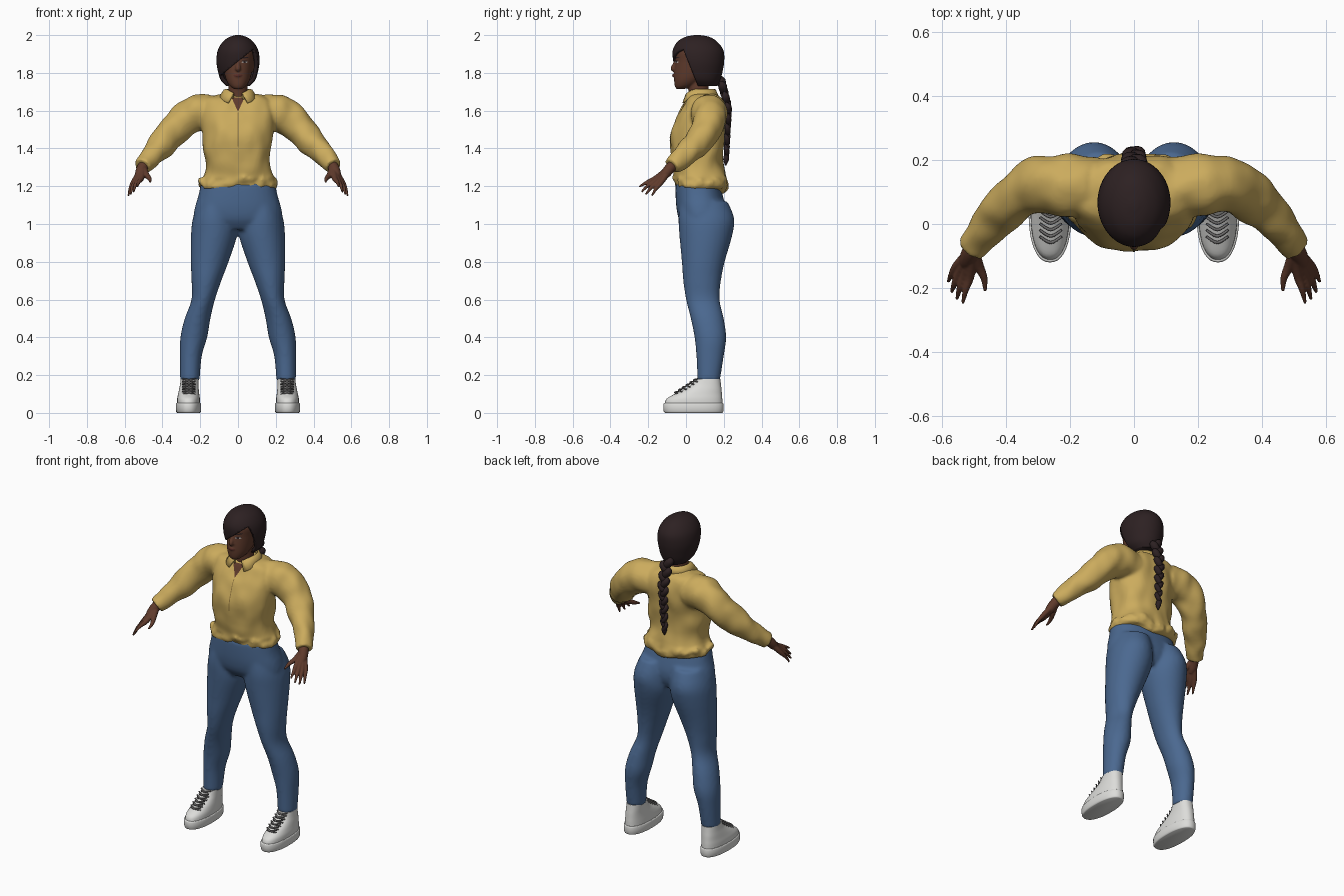
import bpy, bmesh, math
from mathutils import Vector, noise

cube = bpy.data.objects.get("Cube")
if cube:
    bpy.data.objects.remove(cube, do_unlink=True)


def material(name, r, g, b):
    m = bpy.data.materials.new(name)
    m.use_nodes = True
    m.diffuse_color = (r, g, b, 1)
    bsdf = m.node_tree.nodes["Principled BSDF"]
    bsdf.inputs["Base Color"].default_value = (r, g, b, 1)
    bsdf.inputs["Roughness"].default_value = 0.8
    return m


YELLOW = material("yellow cloth", 0.60, 0.41, 0.11)
SEAM = material("seam ochre", 0.30, 0.19, 0.05)
DENIM = material("blue denim", 0.07, 0.14, 0.28)
SKIN = material("brown skin", 0.115, 0.043, 0.025)
LIP = material("lip brown", 0.10, 0.027, 0.02)
HAIR = material("dark hair", 0.026, 0.015, 0.016)
EYE = material("eye white", 0.5, 0.45, 0.42)
WHITE = material("shoe white", 0.72, 0.72, 0.70)
LACE = material("lace grey", 0.16, 0.155, 0.155)


def spline(rows, n):
    """Smooth curve through rows of numbers."""
    out = []
    for i in range(len(rows) - 1):
        quad = (rows[max(i - 1, 0)], rows[i], rows[i + 1], rows[min(i + 2, len(rows) - 1)])
        for k in range(n):
            t = k / n
            out.append([0.5 * (2 * b + (c - a) * t + (2 * a - 5 * b + 4 * c - d) * t * t
                               + (3 * b - a - 3 * c + d) * t ** 3) for a, b, c, d in zip(*quad)])
    return out + [list(rows[-1])]


def skin_rings(bm, rings):
    loops = [[bm.verts.new(p) for p in ring] for ring in rings]
    for a, b in zip(loops, loops[1:]):
        for i in range(len(a)):
            j = (i + 1) % len(a)
            bm.faces.new((a[i], a[j], b[j], b[i]))
    bm.faces.new(loops[0])
    bm.faces.new(loops[-1])


def loft(bm, rows, side=1, power=2.0, seg=40, steps=4):
    """Rows of height, centre x, half width, front y, back y."""
    rings = []
    for z, cx, rx, yf, yb in spline(rows, steps):
        ring = []
        for i in range(seg):
            a = math.tau * i / seg
            c, s = math.cos(a), math.sin(a)
            x = cx + rx * math.copysign(abs(c) ** (2 / power), c)
            y = (yf + yb) / 2 + (yb - yf) / 2 * math.copysign(abs(s) ** (2 / power), s)
            ring.append((side * x, y, z))
        rings.append(ring)
    skin_rings(bm, rings)


def tube(bm, rows, side=1, seg=16, steps=4):
    """Rows of x, y, z, radius."""
    pts = spline(rows, steps)
    rings = []
    for i, p in enumerate(pts):
        d = Vector(pts[min(i + 1, len(pts) - 1)][:3]) - Vector(pts[max(i - 1, 0)][:3])
        u = d.cross(Vector((0.3, 0.2, 1))).normalized()
        v = d.cross(u).normalized()
        ring = []
        for k in range(seg):
            a = math.tau * k / seg
            q = Vector(p[:3]) + (u * math.cos(a) + v * math.sin(a)) * p[3]
            ring.append((side * q.x, q.y, q.z))
        rings.append(ring)
    skin_rings(bm, rings)


def finish(bm, name, mat, voxel=0, smooth=0, thick=0, normals=True):
    if normals:
        bmesh.ops.recalc_face_normals(bm, faces=bm.faces)
    me = bpy.data.meshes.new(name)
    bm.to_mesh(me)
    bm.free()
    me.materials.append(mat)
    me.polygons.foreach_set("use_smooth", [True] * len(me.polygons))
    me.set_sharp_from_angle(angle=math.radians(50))
    ob = bpy.data.objects.new(name, me)
    bpy.context.scene.collection.objects.link(ob)
    if thick:
        m = ob.modifiers.new("thickness", "SOLIDIFY")
        m.thickness, m.offset = thick, -1
    if voxel:
        m = ob.modifiers.new("blend", "REMESH")
        m.mode, m.voxel_size, m.use_smooth_shade = "VOXEL", voxel, True
        m = ob.modifiers.new("soften", "SMOOTH")
        m.factor, m.iterations = 0.5, smooth
    return ob


def decal(name, target, mat, cx, cz, width, height, shape, slope=0.0, lift=0.003, n=8):
    """Thin patch laid on the front of a target; shape gives its relative half width."""
    hull = target.evaluated_get(bpy.context.evaluated_depsgraph_get())
    bm = bmesh.new()
    grid = []
    for r in range(n + 1):
        t = r / n
        row = []
        for c in range(n + 1):
            dx = width * shape(t) * (2 * c / n - 1)
            x, z = cx + dx, cz + height * (t - 0.5) + slope * dx
            hit, loc, _, _ = hull.ray_cast(Vector((x, -1, z)), Vector((0, 1, 0)))
            row.append(bm.verts.new((x, (loc.y if hit else 0) - lift, z)))
        grid.append(row)
    for a, b in zip(grid, grid[1:]):
        for i in range(n):
            bm.faces.new((a[i], a[i + 1], b[i + 1], b[i]))
    return finish(bm, name, mat, normals=False)


def oval(t):
    return math.sqrt(max(0.002, 1 - (2 * t - 1) ** 2))


# Trousers: pelvis blended with two legs
bm = bmesh.new()
loft(bm, [(0.97, 0, 0.17, 0, 0.18), (1.02, 0, 0.23, -0.035, 0.205), (1.08, 0, 0.23, -0.05, 0.21),
          (1.15, 0, 0.21, -0.055, 0.195), (1.22, 0, 0.195, -0.055, 0.175)], power=2.3)
for side in (1, -1):
    loft(bm, [(0.17, 0.255, 0.052, 0.06, 0.18), (0.3, 0.25, 0.058, 0.055, 0.2),
              (0.4, 0.234, 0.071, 0.045, 0.213), (0.5, 0.214, 0.068, 0.025, 0.2),
              (0.6, 0.184, 0.062, 0, 0.178), (0.7, 0.167, 0.079, -0.015, 0.185),
              (0.8, 0.15, 0.1, -0.022, 0.205), (0.94, 0.127, 0.122, -0.035, 0.245),
              (1.03, 0.124, 0.115, -0.04, 0.255), (1.12, 0.11, 0.1, -0.035, 0.22)], side)
finish(bm, "trousers", DENIM, 0.011, 5)

# Shirt: torso and sleeves, lightly creased, with an uneven hem
bm = bmesh.new()
loft(bm, [(1.19, 0, 0.2, -0.05, 0.215), (1.22, 0, 0.208, -0.062, 0.222), (1.26, 0, 0.182, -0.062, 0.208),
          (1.32, 0, 0.17, -0.072, 0.197), (1.4, 0, 0.178, -0.086, 0.2), (1.48, 0, 0.185, -0.08, 0.207),
          (1.56, 0, 0.197, -0.053, 0.217), (1.62, 0, 0.2, -0.02, 0.212), (1.665, 0, 0.17, 0.005, 0.19),
          (1.69, 0, 0.08, 0.03, 0.15)], power=2.4, seg=64, steps=6)
for side in (1, -1):
    tube(bm, [(0.12, 0.11, 1.575, 0.095), (0.2, 0.12, 1.59, 0.098), (0.27, 0.125, 1.56, 0.09),
              (0.33, 0.11, 1.505, 0.081), (0.39, 0.06, 1.435, 0.073), (0.45, 0, 1.37, 0.06),
              (0.505, -0.075, 1.305, 0.046)], side, seg=32, steps=6)
bm.normal_update()
for v in bm.verts:
    p = v.co.copy()
    v.co += v.normal * 0.011 * noise.noise(Vector((p.x * 14, p.y * 14, p.z * 9)))
    if p.z < 1.24 and abs(p.x) < 0.25:
        v.co += v.normal * 0.016 * noise.noise(p * 28)
        v.co.z += 0.035 * noise.noise(Vector((p.x * 16, p.y * 16, 3)))
shirt = finish(bm, "shirt", YELLOW, 0.009, 4)

# Collar: folded band, open at the front
bm = bmesh.new()
rows = []
N = 32
for i in range(N + 1):
    a = math.radians(-90 + 20 + 320 * i / N)
    c, s = math.cos(a), math.sin(a)
    front = max(0, -s) ** 3
    rows.append([bm.verts.new((c * rx, 0.075 + s * ry, z - drop * front)) for rx, ry, z, drop in
                 ((0.062, 0.07, 1.672, 0.03), (0.064, 0.074, 1.715, 0.025),
                  (0.075, 0.082, 1.712, 0.03), (0.1 + 0.06 * front, 0.1, 1.675, 0.04))])
for a, b in zip(rows, rows[1:]):
    for k in range(3):
        bm.faces.new((a[k], b[k], b[k + 1], a[k + 1]))
finish(bm, "collar", YELLOW, thick=0.008)

# Head and neck, with nose, lips and ears blended in
bm = bmesh.new()
loft(bm, [(1.715, 0, 0.02, -0.05, -0.01), (1.73, 0, 0.042, -0.059, 0.04), (1.76, 0, 0.061, -0.063, 0.09),
          (1.8, 0, 0.073, -0.063, 0.14), (1.86, 0, 0.081, -0.058, 0.16), (1.92, 0, 0.086, -0.053, 0.165),
          (1.97, 0, 0.05, -0.015, 0.13)], power=2.1)
loft(bm, [(1.58, 0, 0.07, 0, 0.14), (1.66, 0, 0.056, 0.015, 0.125), (1.72, 0, 0.05, 0.012, 0.12),
          (1.8, 0, 0.05, 0.01, 0.12)])
tube(bm, [(0, -0.046, 1.875, 0.008), (0, -0.06, 1.845, 0.011), (0, -0.068, 1.822, 0.014), (0, -0.058, 1.812, 0.008)])
tube(bm, [(-0.022, -0.052, 1.785, 0.006), (0, -0.06, 1.786, 0.011), (0.022, -0.052, 1.785, 0.006)])
for side in (1, -1):
    tube(bm, [(0.004, -0.056, 1.82, 0.009), (0.016, -0.055, 1.818, 0.008)], side)
    tube(bm, [(0.076, 0.05, 1.81, 0.012), (0.085, 0.055, 1.86, 0.016)], side)
head = finish(bm, "head", SKIN, 0.005, 3)

# Face details and shirt front
decal("lips", head, LIP, 0, 1.786, 0.024, 0.016, oval)
for side, word in ((1, "left"), (-1, "right")):
    decal(word + "_eye", head, EYE, side * 0.035, 1.857, 0.016, 0.011, oval)
    decal(word + "_iris", head, HAIR, side * 0.035, 1.857, 0.0065, 0.011, oval, lift=0.004)
    decal(word + "_lash", head, HAIR, side * 0.035, 1.863, 0.018, 0.004, oval, lift=0.005)
    decal(word + "_brow", head, HAIR, side * 0.036, 1.88, 0.021, 0.007, oval, slope=side * 0.15)
decal("open_neck", shirt, SKIN, 0, 1.633, 0.034, 0.075, lambda t: t + 0.02)
decal("shirt_seam", shirt, SEAM, 0, 1.5, 0.0025, 0.18, lambda t: 1)

# Hair: cap with a swept fringe cut along two planes
bm = bmesh.new()
loft(bm, [(1.73, 0, 0.062, 0.02, 0.165), (1.76, 0, 0.09, -0.02, 0.18), (1.8, 0, 0.104, -0.05, 0.192),
          (1.86, 0, 0.114, -0.067, 0.202), (1.92, 0, 0.107, -0.07, 0.198), (1.965, 0, 0.08, -0.045, 0.165),
          (1.99, 0, 0.045, -0.005, 0.125), (2.0, 0, 0.012, 0.045, 0.075)], seg=56, steps=5)
cuts = [(Vector((-0.07, 0, 1.805)), Vector((-0.62, 0, 0.78))), (Vector((0, 0.015, 1.85)), Vector((0, 1, 0.4)))]
for co, no in cuts:
    bmesh.ops.bisect_plane(bm, geom=bm.verts[:] + bm.edges[:] + bm.faces[:], plane_co=co, plane_no=no)
bmesh.ops.recalc_face_normals(bm, faces=bm.faces)
face_area = [f for f in bm.faces if all((f.calc_center_median() - co).dot(no) < 0 for co, no in cuts)]
bmesh.ops.delete(bm, geom=face_area, context="FACES")
finish(bm, "hair", HAIR, thick=0.02)

# Braid: crossing tapered locks down the back
bm = bmesh.new()
for i in range(15):
    t = i / 14
    side = 1 if i % 2 else -1
    z, r = 1.75 - 0.39 * t, 0.027 - 0.013 * t
    y = 0.185 + 0.04 * min(1, t * 3) - 0.012 * t
    tube(bm, [(-r * 0.6, y, z - 0.03, r * 0.25), (0, y + 0.004, z - 0.015, r * 0.8),
              (r * 0.8, y, z + 0.012, r * 0.85), (r * 0.7, y - 0.008, z + 0.032, r * 0.25)], side, seg=12)
tube(bm, [(0, 0.212, 1.365, 0.011), (0, 0.212, 1.34, 0.015), (0, 0.21, 1.31, 0.003)], seg=12)
finish(bm, "braid", HAIR)

# Hands: five fingers running out of the wrist
fingers = [((0.485, -0.13, 1.26, 0.016), (0.468, -0.17, 1.24, 0.011), (0.465, -0.21, 1.222, 0.005)),
           ((0.512, -0.16, 1.242, 0.015), (0.525, -0.205, 1.222, 0.01), (0.535, -0.248, 1.197, 0.005)),
           ((0.527, -0.155, 1.234, 0.015), (0.544, -0.2, 1.205, 0.01), (0.553, -0.235, 1.17, 0.005)),
           ((0.541, -0.145, 1.226, 0.015), (0.56, -0.185, 1.192, 0.01), (0.569, -0.213, 1.156, 0.005)),
           ((0.553, -0.13, 1.222, 0.014), (0.571, -0.16, 1.185, 0.009), (0.58, -0.18, 1.15, 0.005))]
for side, word in ((1, "left"), (-1, "right")):
    bm = bmesh.new()
    tube(bm, [(0.48, -0.045, 1.33, 0.03), (0.505, -0.08, 1.3, 0.029), (0.52, -0.11, 1.265, 0.026),
              (0.525, -0.13, 1.245, 0.018)], side)
    for knuckle, middle, tip in fingers:
        tube(bm, [(0.503, -0.082, 1.297, 0.02), knuckle, middle, tip], side)
    finish(bm, word + "_hand", SKIN, 0.004, 2)

    # Shoes: thick sole, rising upper and crossing laces
    bm = bmesh.new()
    loft(bm, [(0, 0.262, 0.06, -0.11, 0.192), (0.008, 0.262, 0.066, -0.118, 0.198),
              (0.045, 0.262, 0.067, -0.12, 0.199), (0.052, 0.262, 0.063, -0.115, 0.195)], side, 2.3, steps=2)
    finish(bm, word + "_sole", WHITE)
    bm = bmesh.new()
    loft(bm, [(0.045, 0.262, 0.061, -0.113, 0.193), (0.075, 0.262, 0.06, -0.102, 0.192),
              (0.1, 0.261, 0.056, -0.06, 0.19), (0.125, 0.26, 0.052, -0.008, 0.188),
              (0.15, 0.258, 0.049, 0.03, 0.185), (0.18, 0.256, 0.047, 0.05, 0.182)], side, 2.3)
    finish(bm, word + "_shoe_upper", WHITE)
    bm = bmesh.new()
    for i in range(6):
        t = i / 5
        y, z = -0.055 + 0.1 * t, 0.106 + 0.066 * t
        for tilt in (0.008, -0.008):
            tube(bm, [(0.226, y + 0.016, z + tilt, 0.004), (0.26, y - 0.003, z + 0.002, 0.005),
                      (0.294, y + 0.016, z - tilt, 0.004)], side, seg=8)
    finish(bm, word + "_laces", LACE)
